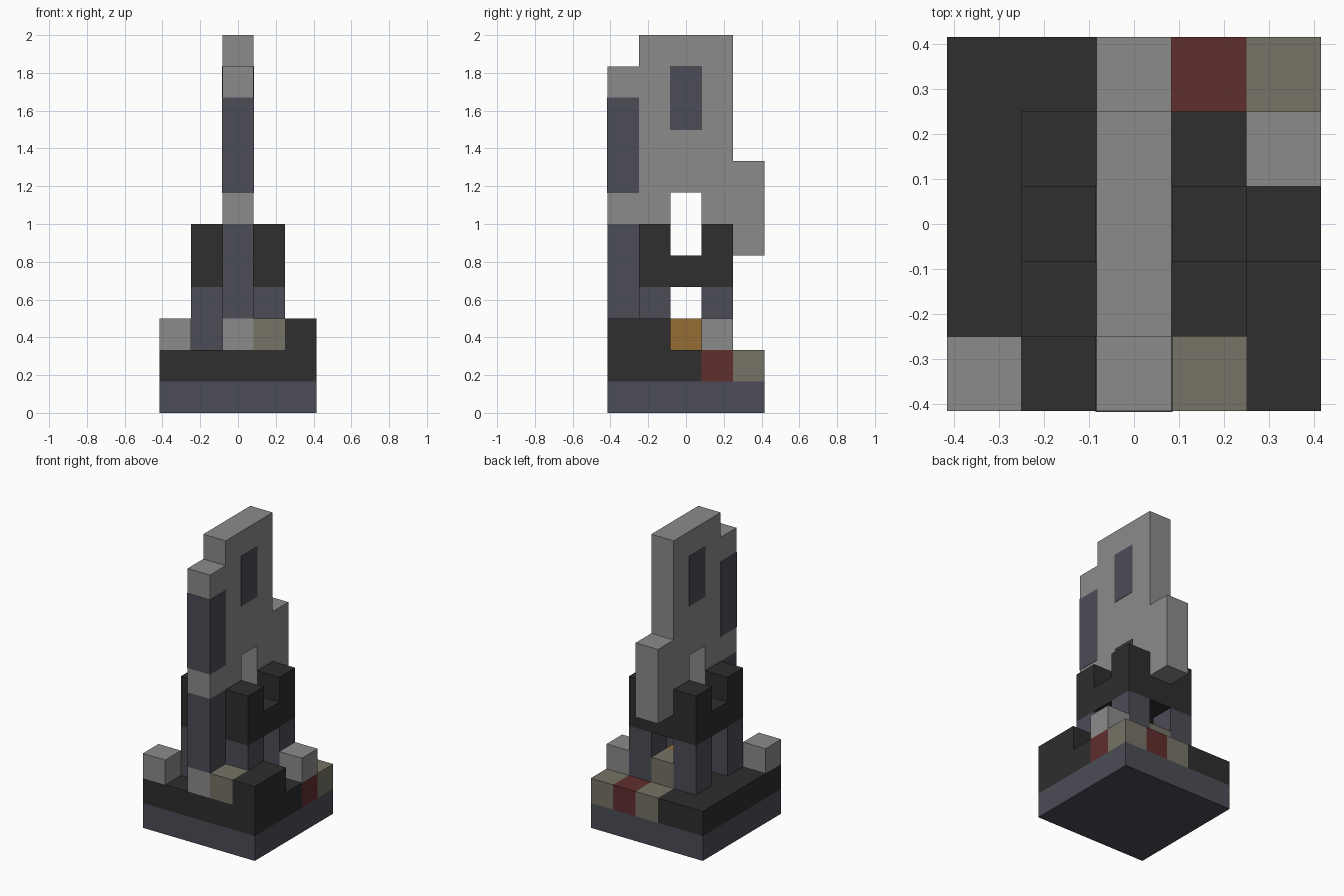
import bpy
import bmesh
from mathutils import Vector

if "Cube" in bpy.data.objects:
    bpy.data.objects.remove(bpy.data.objects["Cube"], do_unlink=True)

UNIT = 1 / 6   # edge of one block
HALF = 2.5     # half the base width, in blocks


def material(name, *rgb):
    """Flat colour from 0-255 display values, stored linear."""
    linear = [((c / 255 + 0.055) / 1.055) ** 2.4 for c in rgb]
    m = bpy.data.materials.new(name)
    m.use_nodes = True
    m.diffuse_color = (*linear, 1)
    bsdf = next(n for n in m.node_tree.nodes if n.type == "BSDF_PRINCIPLED")
    bsdf.inputs["Base Color"].default_value = (*linear, 1)
    return m


GREY = material("light_grey_stone", 139, 139, 139)
SLATE = material("slate_blue", 76, 76, 87)
DARK = material("charcoal", 46, 46, 46)
RED = material("dark_red", 96, 46, 46)
TAN = material("tan_stone", 118, 114, 101)
GOLD = material("amber", 149, 109, 52)


def place(x, y, z):
    return Vector((x - HALF, y - HALF, z)) * UNIT


def finish(name, bm, mat):
    bmesh.ops.recalc_face_normals(bm, faces=bm.faces)
    mesh = bpy.data.meshes.new(name)
    bm.to_mesh(mesh)
    bm.free()
    mesh.materials.append(mat)
    obj = bpy.data.objects.new(name, mesh)
    bpy.context.collection.objects.link(obj)
    return obj


def box(name, mat, corner, size=(1, 1, 1), grow=0.0):
    """Box from its low corner and size, both in blocks."""
    bm = bmesh.new()
    bmesh.ops.create_cube(bm, size=1)
    for v in bm.verts:
        at = [c + (0.5 + f) * s for c, f, s in zip(corner, v.co, size)]
        v.co = place(*at) + v.co * 2 * grow
    return finish(name, bm, mat)


def extrude_x(name, mat, outline, x, width):
    """Slab from a (y, z) outline in blocks, extruded along x."""
    bm = bmesh.new()
    face = bm.faces.new([bm.verts.new(place(x, y, z)) for y, z in outline])
    side = bmesh.ops.extrude_face_region(bm, geom=[face])["geom"]
    moved = [g for g in side if isinstance(g, bmesh.types.BMVert)]
    bmesh.ops.translate(bm, verts=moved, vec=(width * UNIT, 0, 0))
    return finish(name, bm, mat)


# Stepped base with coloured rear corner
box("foundation", SLATE, (0, 0, 0), (5, 5, 1))
extents = {
    "floor_main": ((0, 0, 1), (4, 4, 1)),
    "floor_side": ((4, 0, 1), (1, 3, 1)),
    "floor_back": ((0, 4, 1), (2, 1, 1)),
}
for name, (corner, size) in extents.items():
    box(name, DARK, corner, size)
box("rear_corner_block", TAN, (4, 4, 1))
box("rear_middle_block", TAN, (2, 4, 1))
box("rear_red_block", RED, (3, 4, 1))
box("side_red_block", RED, (4, 3, 1))

# Loose blocks standing on the floor
box("front_right_block", GREY, (0, 0, 2))
box("front_middle_block", GREY, (2, 0, 2))
box("front_tan_block", TAN, (3, 0, 2))
box("front_left_ledge", DARK, (4, 0, 2), (1, 2, 1))
box("side_grey_block", GREY, (4, 3, 2))
box("inner_tan_block", TAN, (2, 3, 2))
box("inner_amber_block", GOLD, (2, 2, 2))

# Four legs carrying the platform
for side, x in (("right", 1), ("left", 3)):
    for end, y in (("front", 1), ("back", 3)):
        box(f"{end}_{side}_leg", SLATE, (x, y, 2), (1, 1, 2))
        box(f"{end}_{side}_battlement", DARK, (x, y, 5))
box("platform", DARK, (1, 1, 4), (3, 3, 1))

# Tall fin, stepped front and back, with a slot through its foot
fin_outline = [(0, 6), (1, 6), (1, 5), (2, 5), (2, 7), (3, 7), (3, 5), (5, 5),
               (5, 8), (4, 8), (4, 12), (1, 12), (1, 11), (0, 11)]
extrude_x("fin", GREY, fin_outline, 2, 1)
box("front_column", SLATE, (2, 0, 3), (1, 1, 3))

# Thin slate panels showing on the faces of the fin
box("front_panel", SLATE, (2, 0, 7), (1, 1, 3), grow=0.002)
box("side_window", SLATE, (2, 2, 9), (1, 1, 2), grow=0.002)
